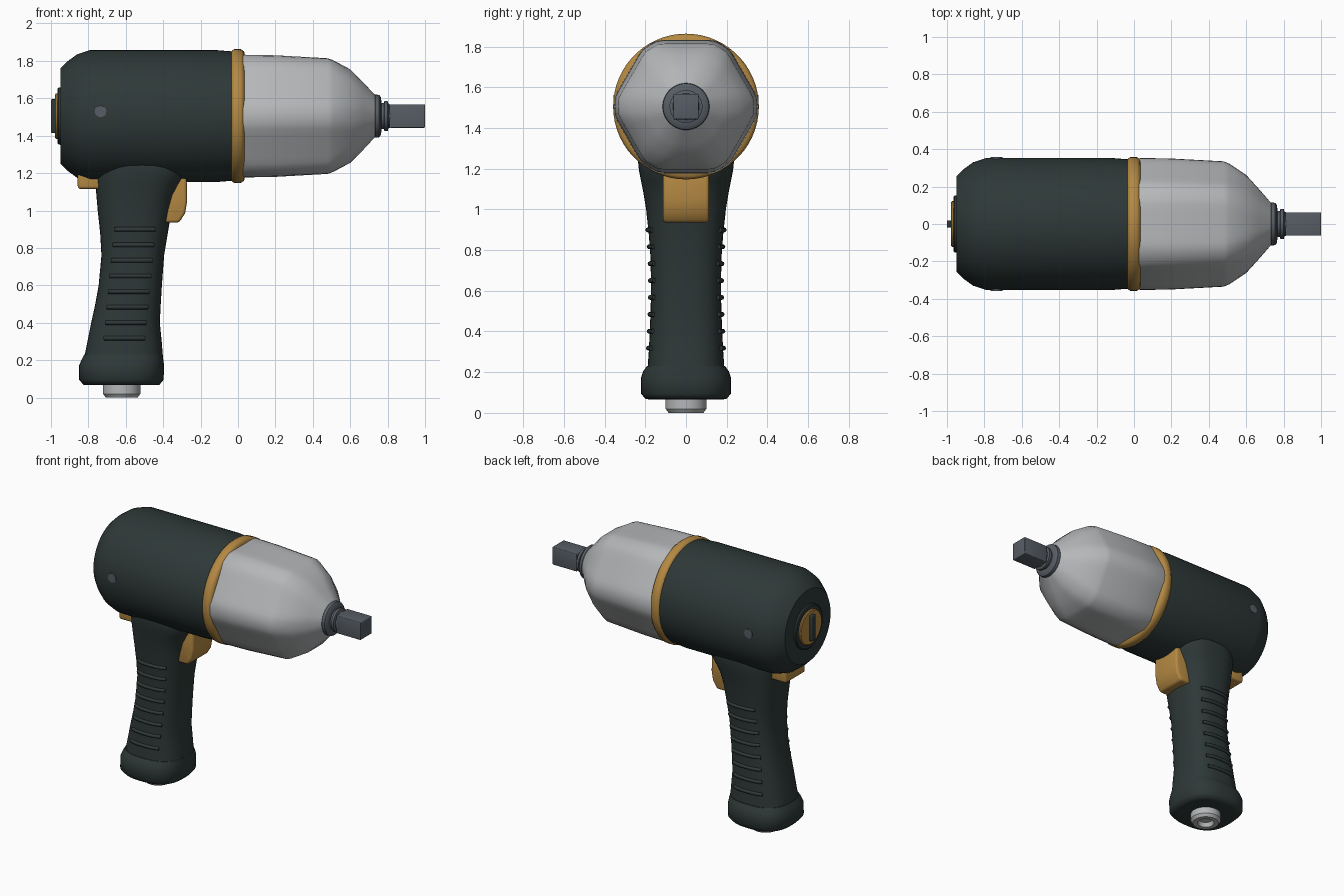
import bpy, bmesh
from math import sin, cos, pi, radians, copysign

if "Cube" in bpy.data.objects:
    bpy.data.objects.remove(bpy.data.objects["Cube"])

AXIS = 1.505   # height of the barrel centre line
SIDES = 60


def material(name, rgb, metallic=0.0):
    m = bpy.data.materials.new(name)
    m.use_nodes = True
    m.diffuse_color = (*rgb, 1)
    m.node_tree.nodes["Principled BSDF"].inputs["Base Color"].default_value = (*rgb, 1)
    return m


RUBBER = material("dark green rubber", (0.027, 0.040, 0.039))
AMBER = material("amber plastic", (0.46, 0.25, 0.055))
SILVER = material("silver metal", (0.46, 0.47, 0.48))
STEEL = material("dark steel", (0.095, 0.11, 0.13))


def finish(name, bm, mat, bevel=0.0, angle=35):
    bmesh.ops.recalc_face_normals(bm, faces=bm.faces)
    mesh = bpy.data.meshes.new(name)
    bm.to_mesh(mesh)
    bm.free()
    mesh.materials.append(mat)
    ob = bpy.data.objects.new(name, mesh)
    bpy.context.collection.objects.link(ob)
    bpy.ops.object.select_all(action='DESELECT')
    ob.select_set(True)
    bpy.context.view_layer.objects.active = ob
    if bevel:
        mod = ob.modifiers.new("soft edges", 'BEVEL')
        mod.width, mod.segments = bevel, 3
        bpy.ops.object.modifier_apply(modifier=mod.name)
    bpy.ops.object.shade_smooth_by_angle(angle=radians(angle))
    return ob


def loft(name, rings, mat, angle=35):
    """Skin a list of closed rings and cap both ends."""
    bm = bmesh.new()
    rows = [[bm.verts.new(p) for p in ring] for ring in rings]
    for a, b in zip(rows, rows[1:]):
        for i in range(len(a)):
            j = (i + 1) % len(a)
            bm.faces.new((a[i], a[j], b[j], b[i]))
    bm.faces.new(rows[0])
    bm.faces.new(rows[-1])
    return finish(name, bm, mat, angle=angle)


def angles():
    return [2 * pi * i / SIDES for i in range(SIDES)]


def lathe_x(name, profile, mat, angle=35):
    return loft(name, [[(x, r * cos(t), AXIS + r * sin(t)) for t in angles()]
                       for x, r in profile], mat, angle)


def oval(z, x0, x1, hy, power):
    """Rounded box outline at height z."""
    cx, hx, e = (x0 + x1) / 2, (x1 - x0) / 2, 2 / power
    return [(cx + hx * copysign(abs(cos(t)) ** e, cos(t)),
             hy * copysign(abs(sin(t)) ** e, sin(t)), z) for t in angles()]


def plate(name, outline, hy, mat, bevel):
    """Extrude an x-z outline across y."""
    bm = bmesh.new()
    face = bm.faces.new([bm.verts.new((x, -hy, z)) for x, z in outline])
    out = bmesh.ops.extrude_face_region(bm, geom=[face])["geom"]
    for v in out:
        if isinstance(v, bmesh.types.BMVert):
            v.co.y = hy
    return finish(name, bm, mat, bevel)


def box(name, x0, x1, hy, z0, z1, mat, bevel):
    return plate(name, [(x0, z0), (x1, z0), (x1, z1), (x0, z1)], hy, mat, bevel)


# Motor housing and trim ring
lathe_x("motor_housing", [(-0.95, 0.20), (-0.95, 0.255), (-0.915, 0.29), (-0.86, 0.33),
                          (-0.79, 0.353), (-0.12, 0.353), (-0.02, 0.345)], RUBBER)
lathe_x("trim_ring", [(-0.035, 0.33), (-0.035, 0.347), (-0.02, 0.358), (0.015, 0.358),
                      (0.033, 0.345), (0.036, 0.32)], AMBER, 60)


# Hammer case: rounded hexagon that blends into a cone
def hexagon(x, corner, flat):
    ring = []
    for t in angles():
        d = (t % (pi / 3)) - pi / 6
        r = min(corner, flat / cos(d))
        ring.append((x, r * cos(t), AXIS + r * sin(t)))
    return ring


loft("hammer_case", [hexagon(*s) for s in (
    (0.0, 0.34, 0.318), (0.035, 0.353, 0.328), (0.2, 0.350, 0.325), (0.48, 0.335, 0.309),
    (0.51, 0.322, 0.298), (0.60, 0.262, 0.25), (0.67, 0.185, 0.18), (0.735, 0.11, 0.11))],
    SILVER, 40)

# Output collar and square drive
lathe_x("nose_collar", [(0.72, 0.105), (0.735, 0.115), (0.755, 0.113), (0.765, 0.10),
                        (0.767, 0.07), (0.785, 0.07)], STEEL)
lathe_x("output_bushing", [(0.76, 0.07), (0.78, 0.07), (0.783, 0.081), (0.80, 0.081),
                           (0.805, 0.065), (0.82, 0.06)], STEEL)
box("square_drive", 0.81, 1.0, 0.0625, AXIS - 0.0625, AXIS + 0.0625, STEEL, 0.005)

# Rear regulator dial
lathe_x("dial_rim", [(-0.94, 0.155), (-0.96, 0.152), (-0.965, 0.145)], RUBBER)
lathe_x("dial", [(-0.95, 0.122), (-0.973, 0.122), (-0.978, 0.115)], AMBER)
box("dial_grip", -1.0, -0.96, 0.02, AXIS - 0.09, AXIS + 0.09, RUBBER, 0.006)

# Side screws
for side, label in ((1, "left"), (-1, "right")):
    bm = bmesh.new()
    bmesh.ops.create_cone(bm, cap_ends=True, segments=20, radius1=0.031, radius2=0.031, depth=0.02)
    for v in bm.verts:
        v.co = (v.co.x - 0.735, side * 0.347 + v.co.z, v.co.y + 1.53)
    finish(label + "_screw", bm, STEEL)

# Handle: height, back x, front x, half width
HANDLE = [(0.20, -0.825, -0.40, 0.19), (0.30, -0.805, -0.408, 0.183), (0.40, -0.785, -0.418, 0.178),
          (0.50, -0.763, -0.413, 0.174), (0.60, -0.745, -0.407, 0.172), (0.76, -0.73, -0.395, 0.174),
          (0.88, -0.737, -0.375, 0.183), (1.00, -0.75, -0.355, 0.196), (1.08, -0.757, -0.335, 0.209),
          (1.14, -0.762, -0.305, 0.221), (1.19, -0.765, -0.275, 0.231), (1.24, -0.76, -0.27, 0.236),
          (1.30, -0.74, -0.30, 0.23)]
POWER = 2.6
loft("handle", [oval(*s, POWER) for s in HANDLE], RUBBER)
loft("handle_base", [oval(*s, POWER) for s in (
    (0.066, -0.80, -0.44, 0.175), (0.068, -0.825, -0.42, 0.198), (0.095, -0.85, -0.398, 0.222),
    (0.17, -0.85, -0.395, 0.222), (0.205, -0.835, -0.40, 0.21), (0.23, -0.822, -0.402, 0.192))],
    RUBBER, 50)


# Grip ribs that follow the handle sides
def handle_at(z):
    for a, b in zip(HANDLE, HANDLE[1:]):
        if a[0] <= z <= b[0]:
            f = (z - a[0]) / (b[0] - a[0])
            return [p + (q - p) * f for p, q in zip(a, b)]


for side, label in ((1, "left"), (-1, "right")):
    for n in range(8):
        z = 0.318 + n * 0.083
        _, x0, x1, hy = handle_at(z)
        cx, hx = (x0 + x1) / 2, (x1 - x0) / 2
        mid = -0.607 + n * 0.008
        curve = bpy.data.curves.new(f"{label}_grip_rib_{n + 1}", 'CURVE')
        curve.dimensions = '3D'
        curve.bevel_depth, curve.bevel_resolution = 0.012, 2
        curve.use_fill_caps = True
        line = curve.splines.new('POLY')
        line.points.add(8)
        for k, p in enumerate(line.points):
            x = mid + (k / 4 - 1) * 0.108
            y = hy * (1 - abs((x - cx) / hx) ** POWER) ** (1 / POWER)
            p.co = (x, side * (y + 0.003), z, 1)
        curve.materials.append(RUBBER)
        bpy.context.collection.objects.link(bpy.data.objects.new(curve.name, curve))

# Trigger and reverse switch
plate("trigger", [(-0.42, 0.935), (-0.315, 0.935), (-0.283, 0.985), (-0.272, 1.05),
                  (-0.275, 1.20), (-0.42, 1.20)], 0.113, AMBER, 0.016)
box("reverse_switch", -0.857, -0.72, 0.11, 1.115, 1.24, AMBER, 0.016)

# Air inlet under the handle
loft("air_inlet", [[(-0.622 + r * cos(t), r * sin(t), z) for t in angles()] for r, z in (
    (0.1, 0.09), (0.1, 0.02), (0.085, 0.0), (0.055, 0.0), (0.045, 0.03), (0.02, 0.03))], SILVER)
